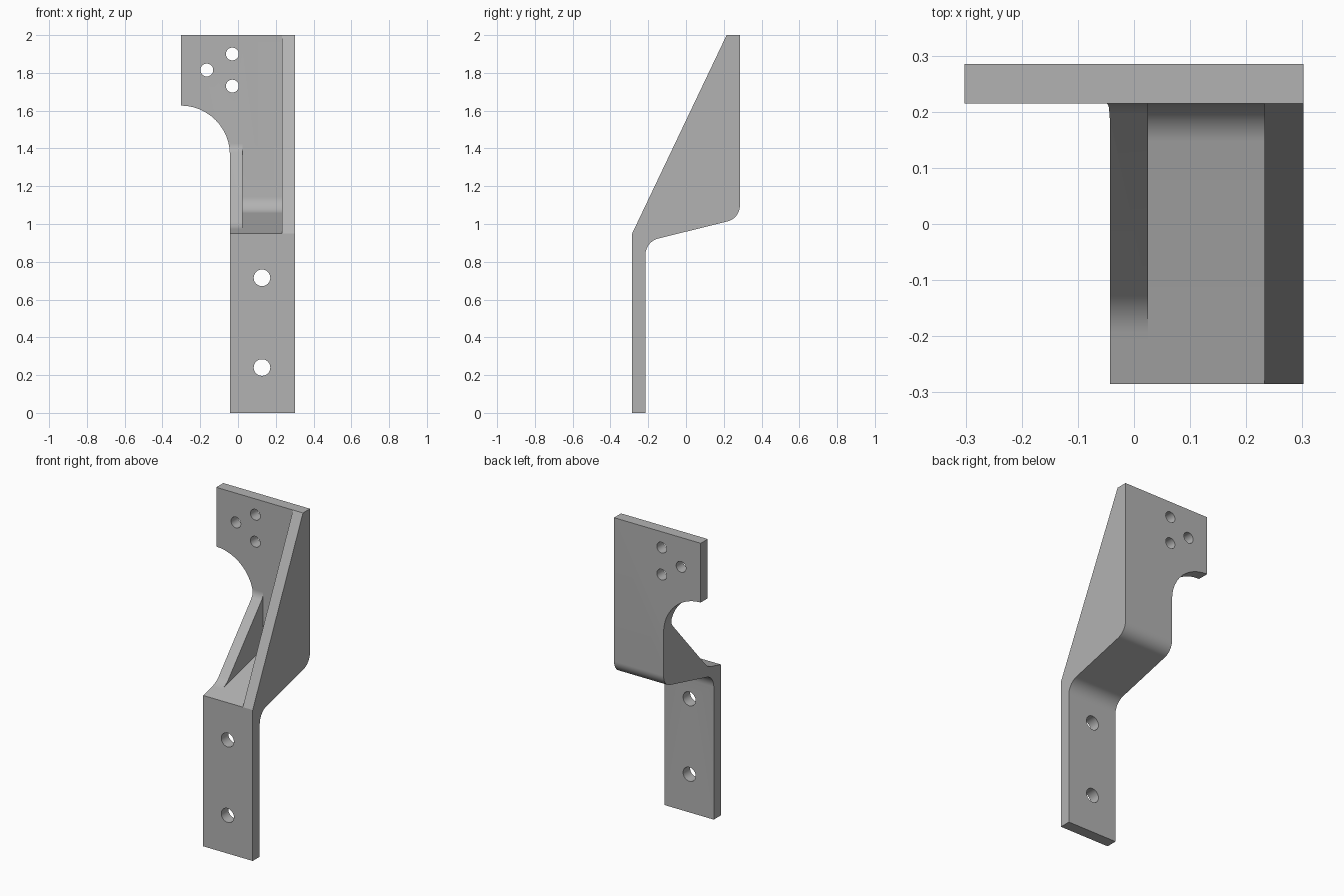
import bpy, bmesh, math
from mathutils import Vector

cube = bpy.data.objects.get("Cube")
if cube:
    bpy.data.objects.remove(cube, do_unlink=True)

grey = bpy.data.materials.new("plain grey")
grey.use_nodes = True
colour = (0.45, 0.45, 0.45, 1)
grey.diffuse_color = colour
grey.node_tree.nodes["Principled BSDF"].inputs["Base Color"].default_value = colour


def rounded(corners, steps=12):
    """Turn (a, b) or (a, b, radius) corners into an outline with fillets."""
    out = []
    for i, c in enumerate(corners):
        p = Vector(c[:2])
        if len(c) == 2:
            out.append(p)
            continue
        u = (Vector(corners[i - 1][:2]) - p).normalized()
        v = (Vector(corners[(i + 1) % len(corners)][:2]) - p).normalized()
        half = u.angle(v) / 2
        centre = p + (u + v).normalized() * c[2] / math.sin(half)
        start = p + u * c[2] / math.tan(half) - centre
        end = p + v * c[2] / math.tan(half) - centre
        sweep = math.pi - 2 * half
        for k in range(steps + 1):
            t = k / steps
            out.append(centre + (start * math.sin((1 - t) * sweep)
                                 + end * math.sin(t * sweep)) / math.sin(sweep))
    return out


def prism(name, corners, axis, low, high):
    """Extrude an outline: (y, z) along x, or (x, z) along y."""
    bm = bmesh.new()
    verts = [bm.verts.new((low, a, b) if axis == "x" else (a, low, b))
             for a, b in rounded(corners)]
    face = bm.faces.new(verts)
    moved = bmesh.ops.extrude_face_region(bm, geom=[face])["geom"]
    shift = Vector((high - low, 0, 0) if axis == "x" else (0, high - low, 0))
    bmesh.ops.translate(bm, vec=shift, verts=[g for g in moved if isinstance(g, bmesh.types.BMVert)])
    bmesh.ops.recalc_face_normals(bm, faces=bm.faces)
    mesh = bpy.data.meshes.new(name)
    bm.to_mesh(mesh)
    bm.free()
    mesh.materials.append(grey)
    obj = bpy.data.objects.new(name, mesh)
    bpy.context.collection.objects.link(obj)
    return obj


# Solid side silhouette: strap, sloping shelf, back plate and gusset
W, F, B, T = 0.302, 0.285, 0.285, 0.07
wall, left = B - T, -0.043
bracket = prism("bracket", [
    (-F, 0), (T - F, 0), (T - F, 0.906, 0.09), (B, 1.03, 0.085),
    (B, 2), (wall, 2), (-F, 0.95)], "x", -W, W)


def shelf(y):
    return 0.95 + 0.25 * (y + F)


cutters = [
    # Pocket over the shelf, beside the tall gusset
    prism("shelf_pocket", [
        (-0.4, shelf(-0.4)), (wall, shelf(wall), 0.09),
        (wall, 2.2), (-0.4, 2.2)], "x", 0.025, 0.233),
    # Space above the short rib
    prism("rib_clearance", [
        (-0.4, shelf(-0.4)), (-0.155, shelf(-0.155), 0.13), (wall, 1.4, 0.07),
        (wall, 2.2), (-0.4, 2.2)], "x", -0.5, 0.1),
    # Curved notch below the overhanging plate
    prism("side_notch", [
        (-0.5, -0.1), (left, -0.1), (left, 1.627, 0.26), (-0.5, 1.627)],
        "y", -0.5, 0.5),
]

# Bolt holes in the strap and the back plate
for x, z, r in [(0.127, 0.24, 0.044), (0.127, 0.715, 0.044), (-0.165, 1.815, 0.034),
                (-0.03, 1.9, 0.034), (-0.03, 1.73, 0.034)]:
    ring = [(x + r * math.cos(a), z + r * math.sin(a))
            for a in (math.tau * k / 32 for k in range(32))]
    cutters.append(prism("bolt_hole", ring, "y", -0.5, 0.5))

bpy.ops.object.select_all(action="DESELECT")
bracket.select_set(True)
bpy.context.view_layer.objects.active = bracket
for cutter in cutters:
    cutter.hide_render = True
    mod = bracket.modifiers.new(cutter.name, "BOOLEAN")
    mod.operation = "DIFFERENCE"
    mod.solver = "EXACT"
    mod.object = cutter
    bpy.ops.object.modifier_apply(modifier=mod.name)
    bpy.data.objects.remove(cutter, do_unlink=True)

bpy.ops.object.shade_smooth_by_angle(angle=math.radians(25))
